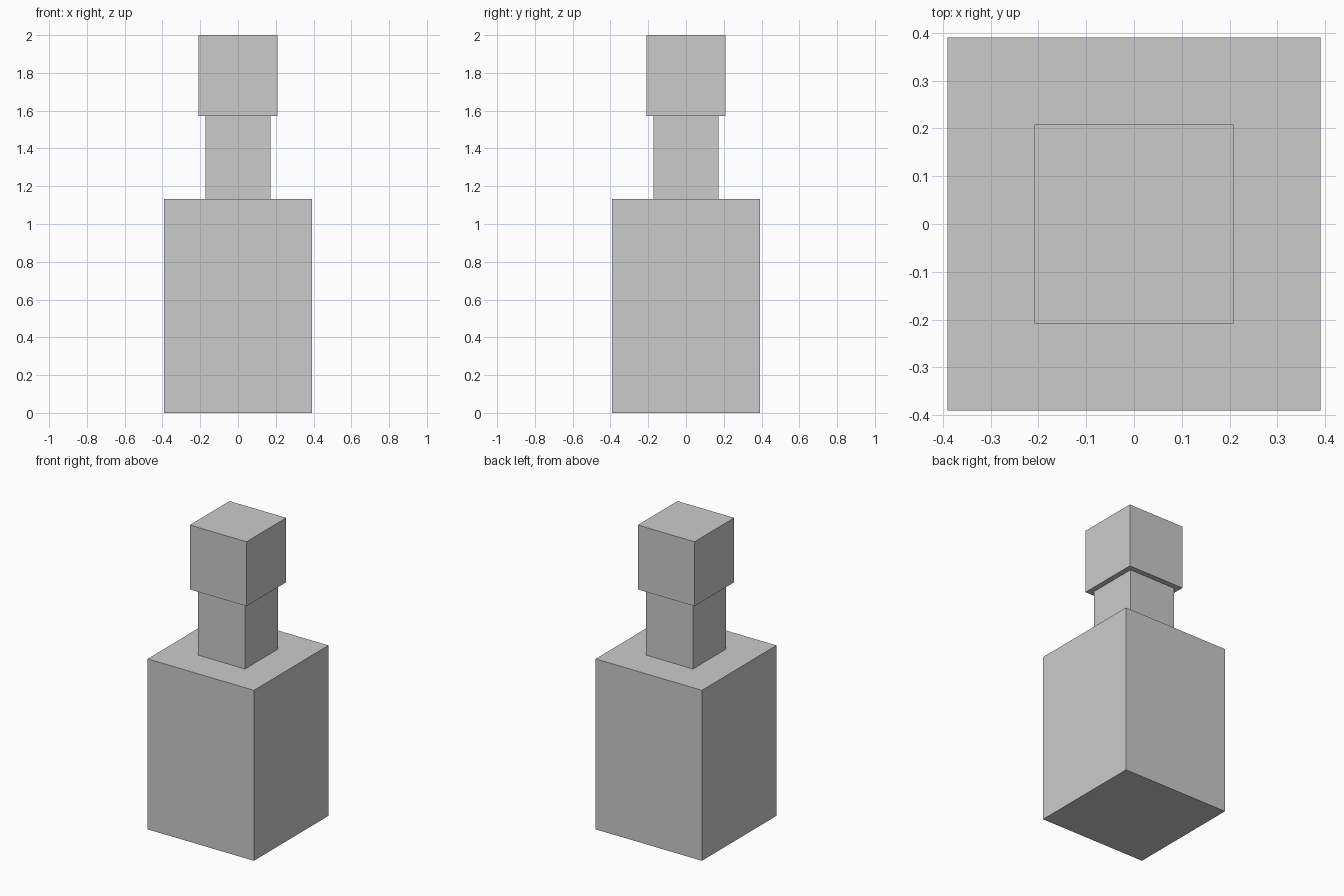
import bpy

if "Cube" in bpy.data.objects:
    bpy.data.objects.remove(bpy.data.objects["Cube"])


def box(name, width, z0, z1):
    """Square upright block centred on the z axis."""
    bpy.ops.mesh.primitive_cube_add(size=1, location=(0, 0, (z0 + z1) / 2))
    obj = bpy.context.object
    obj.name = name
    obj.scale = (width, width, z1 - z0)
    bpy.ops.object.transform_apply(location=False, rotation=False, scale=True)
    return obj


BODY_TOP, NECK_TOP, TOP = 1.132, 1.572, 2.0

# Bottle body, narrow neck and overhanging stopper
box("bottle_body", 0.781, 0, BODY_TOP)
box("bottle_neck", 0.345, BODY_TOP, NECK_TOP)
box("bottle_stopper", 0.416, NECK_TOP, TOP)
